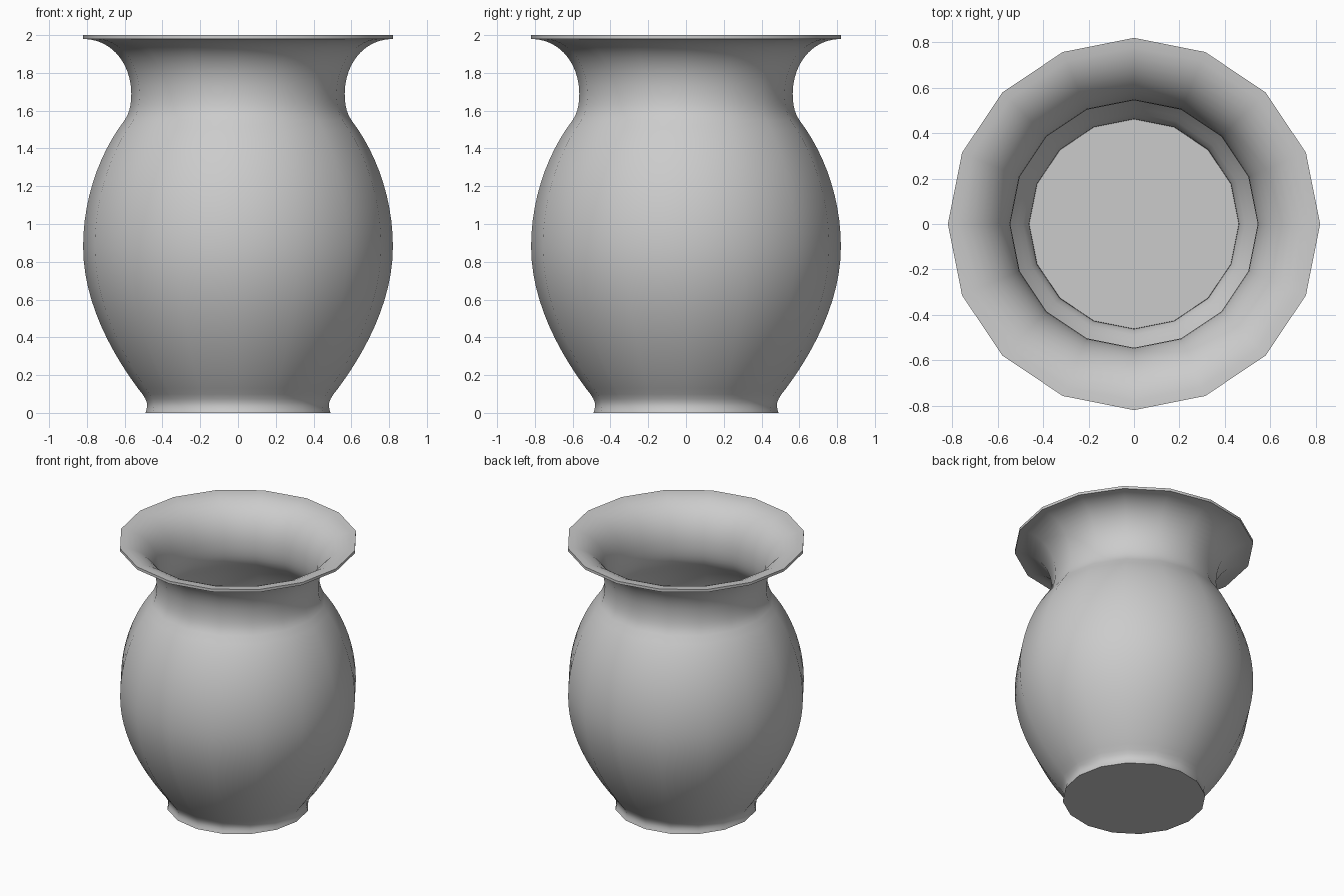
import bpy, bmesh, math
from mathutils import Vector
from mathutils.geometry import interpolate_bezier

if "Cube" in bpy.data.objects:
    bpy.data.objects.remove(bpy.data.objects["Cube"])

SIDES = 16
WALL = 0.02

# Outer profile (radius, height): knot, handle, handle, knot
curves = [
    ((0.49, 0.0), (0.477, 0.04), (0.47, 0.06), (0.53, 0.13), 7),
    ((0.53, 0.13), (0.70, 0.36), (0.82, 0.62), (0.82, 0.88), 12),
    ((0.82, 0.88), (0.82, 1.14), (0.73, 1.38), (0.60, 1.55), 12),
    ((0.60, 1.55), (0.572, 1.59), (0.565, 1.64), (0.565, 1.69), 6),
    ((0.565, 1.69), (0.565, 1.85), (0.67, 1.98), (0.82, 1.98), 12),
]
outer = []
for a, h1, h2, b, n in curves:
    pts = interpolate_bezier(Vector(a), Vector(h1), Vector(h2), Vector(b), n)
    outer += [Vector((p[0], p[1])) for p in pts[(1 if outer else 0):]]

# Inner wall: outer profile moved inward by the wall thickness
inner = []
for i, p in enumerate(outer):
    t = (outer[min(i + 1, len(outer) - 1)] - outer[max(i - 1, 0)]).normalized()
    inner.append(p + Vector((-t.y, t.x)) * WALL)
inner[0] = Vector((outer[0].x - WALL, WALL))
inner[-1] = Vector((0.82, 2.0))
inner = [inner[0]] + [p for p in inner[1:] if p.y > WALL + 0.005]
profile = outer + inner[::-1]

# Lathe the profile, then close the base and the inside floor
bm = bmesh.new()
rings = []
for p in profile:
    rings.append([bm.verts.new((p.x * math.cos(k * math.tau / SIDES),
                                p.x * math.sin(k * math.tau / SIDES), p.y))
                  for k in range(SIDES)])
for lo, hi in zip(rings, rings[1:]):
    for k in range(SIDES):
        j = (k + 1) % SIDES
        bm.faces.new((lo[k], lo[j], hi[j], hi[k]))
bm.faces.new(rings[0][::-1])
bm.faces.new(rings[-1])
bmesh.ops.recalc_face_normals(bm, faces=bm.faces)

mesh = bpy.data.meshes.new("vase")
bm.to_mesh(mesh)
bm.free()
vase = bpy.data.objects.new("vase", mesh)
bpy.context.collection.objects.link(vase)

# Smooth shading with sharp rim and base edges
bpy.context.view_layer.objects.active = vase
vase.select_set(True)
bpy.ops.object.shade_smooth_by_angle(angle=math.radians(35))
